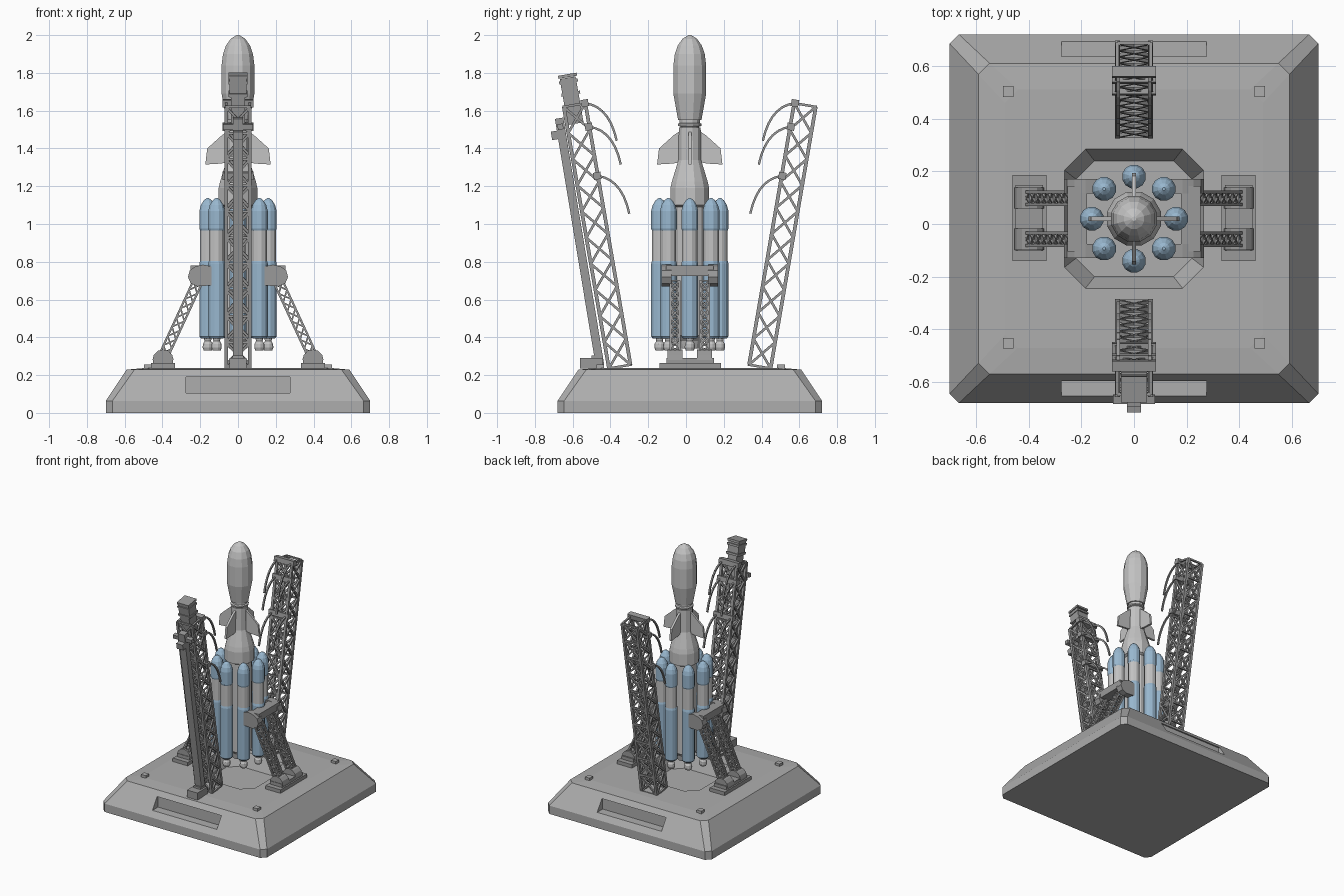
import bpy, bmesh, math
from mathutils import Vector, Matrix

if "Cube" in bpy.data.objects:
    bpy.data.objects.remove(bpy.data.objects["Cube"])

CY = 0.02  # the whole pad is centred slightly behind the origin


def material(name, c):
    m = bpy.data.materials.new(name)
    m.diffuse_color = (*c, 1)
    m.use_nodes = True
    m.node_tree.nodes["Principled BSDF"].inputs["Base Color"].default_value = m.diffuse_color
    return m


PALE = material("pale grey", (0.55, 0.55, 0.55))
PAD = material("pad grey", (0.42, 0.42, 0.42))
STEEL = material("steel grey", (0.32, 0.32, 0.32))
BLUE = material("light blue", (0.32, 0.48, 0.63))


def finish(name, bm, *mats):
    bmesh.ops.recalc_face_normals(bm, faces=bm.faces)
    me = bpy.data.meshes.new(name)
    bm.to_mesh(me)
    bm.free()
    for m in mats:
        me.materials.append(m)
    ob = bpy.data.objects.new(name, me)
    bpy.context.collection.objects.link(ob)
    return ob


def box(bm, c, size, rot=0):
    m = Matrix.Translation(c) @ Matrix.Rotation(rot, 4, 'X') @ Matrix.Diagonal((*size, 1))
    bmesh.ops.create_cube(bm, size=1, matrix=m)


def beam(bm, p, q, wx, wt):
    """Square bar from p to q."""
    p, q = Vector(p), Vector(q)
    d = (q - p).normalized()
    ref = Vector((1, 0, 0)) if abs(d.x) < 0.9 else Vector((0, 1, 0))
    t = d.cross(ref).normalized()
    u = t.cross(d)
    m = Matrix((u, t, d)).transposed().to_4x4()
    m = Matrix.Translation((p + q) / 2) @ m @ Matrix.Diagonal((wx, wt, (q - p).length, 1))
    bmesh.ops.create_cube(bm, size=1, matrix=m)


def loft(bm, rings):
    """Skin closed rings of points and cap both ends."""
    vs = [[bm.verts.new(p) for p in r] for r in rings]
    n = len(vs[0])
    for a, b in zip(vs, vs[1:]):
        for i in range(n):
            bm.faces.new((a[i], a[(i + 1) % n], b[(i + 1) % n], b[i]))
    bm.faces.new(vs[0])
    bm.faces.new(vs[-1])


def lathe(bm, profile, cx=0, cy=CY, sides=12):
    loft(bm, [[(cx + r * math.cos(2 * math.pi * (i + .5) / sides),
                cy + r * math.sin(2 * math.pi * (i + .5) / sides), z)
               for i in range(sides)] for r, z in profile])


def octagon(h, c, z):
    pts = [(h, h - c), (h - c, h), (c - h, h), (-h, h - c),
           (-h, c - h), (c - h, -h), (h - c, -h), (h, c - h)]
    return [(x, y + CY, z) for x, y in pts]


def truss(bm, a, b, wx, wt, n, chord, brace):
    """Four-chord lattice from a to b, one side of the section along x."""
    a, b = Vector(a), Vector(b)
    d = (b - a).normalized()
    side = Vector((0, 1, 0)) if abs(d.x) > 0.2 else Vector((1, 0, 0))
    t = d.cross(side).normalized()
    off = [side * (i * (wx - chord) / 2) + t * (j * (wt - chord) / 2)
           for i, j in ((-1, -1), (1, -1), (1, 1), (-1, 1))]
    for o in off:
        beam(bm, a + o, b + o, chord, chord)
    for k in range(n + 1):
        p = a.lerp(b, k / n)
        for f in range(4):
            o1, o2 = off[f], off[(f + 1) % 4]
            if f % 2 == 0 or k in (0, n):
                beam(bm, p + o1, p + o2, brace, brace)
            if k < n:
                q = a.lerp(b, (k + 1) / n)
                beam(bm, p + o1, q + o2, brace, brace)
                beam(bm, p + o2, q + o1, brace, brace)


# Launch pad with flame pit and two side slots
bm = bmesh.new()
loft(bm, [octagon(*r) for r in ((.70, .035, 0), (.70, .035, .064), (.59, .042, .229), (.49, .05, .238))])
pad = finish("launch_pad", bm, PAD)
bm = bmesh.new()
loft(bm, [octagon(.22, .07, .14), octagon(.2655, .08, .241)])
for s in (-1, 1):
    box(bm, (0, CY + s * .67, .148), (.55, .13, .085))
cutter = finish("pad_cutter", bm, PAD)
cutter.hide_render = True
mod = pad.modifiers.new("cut", 'BOOLEAN')
mod.operation, mod.object, mod.solver = 'DIFFERENCE', cutter, 'EXACT'
dg = bpy.context.evaluated_depsgraph_get()
pad.data = bpy.data.meshes.new_from_object(pad.evaluated_get(dg))
pad.modifiers.clear()
bpy.data.objects.remove(cutter)

# Corner blocks on the pad
bm = bmesh.new()
for sx in (-1, 1):
    for sy in (-1, 1):
        box(bm, (sx * .478, CY + .005 + sy * .478, .243), (.04, .04, .026))
finish("corner_blocks", bm, PAD)

# Rocket core: lower stage, flared upper stage, fairing
bm = bmesh.new()
lathe(bm, [(.05, .34), (.06, .38), (.088, .41), (.088, 1.09), (.106, 1.10), (.106, 1.19),
           (.098, 1.225), (.062, 1.34), (.06, 1.51)])
lathe(bm, [(.05, 1.50), (.05, 1.515), (.065, 1.52), (.065, 1.53), (.055, 1.535), (.055, 1.55),
           (.064, 1.55), (.09, 1.69), (.09, 1.84), (.082, 1.90), (.066, 1.945), (.04, 1.98), (.008, 2.0)])
finish("rocket_core", bm, PALE)

# Four fins on the upper stage
bm = bmesh.new()
fin = [(.04, 1.50), (.085, 1.47), (.163, 1.40), (.173, 1.315), (.09, 1.32), (.04, 1.33)]
for k in range(4):
    c, s = round(math.cos(k * math.pi / 2)), round(math.sin(k * math.pi / 2))
    loft(bm, [[(r * c - w * s, CY + r * s + w * c, z) for r, z in fin] for w in (-.008, .008)])
finish("fins", bm, PALE)

# Eight boosters, coloured by height, with nozzles
for k in range(8):
    a = k * math.pi / 4
    bx, by = .16 * math.cos(a), CY + .16 * math.sin(a)
    bm = bmesh.new()
    lathe(bm, [(.038, .395), (.046, .405), (.046, .79), (.042, .805), (.042, .965), (.046, .975),
               (.046, 1.07), (.038, 1.10), (.022, 1.125), (.006, 1.137)], bx, by)
    lathe(bm, [(.022, .33), (.028, .345), (.027, .365), (.018, .38), (.022, .40)], bx, by)
    for f in bm.faces:
        z = f.calc_center_median().z
        f.material_index = 0 if .40 <= z < .80 or z > .967 else 1
    finish(f"booster_{k + 1}", bm, BLUE, PALE)

# Hold-down legs: foot, pair of lattice struts, clamp head
for s, side in ((-1, "left"), (1, "right")):
    bm = bmesh.new()
    box(bm, (s * .397, CY + .003, .25), (.128, .325, .03))
    box(bm, (s * .397, CY + .003, .275), (.105, .25, .03))
    for o in (-.078, .078):
        arc = [(.056 * math.cos(i * math.pi / 6), .28 + .056 * math.sin(i * math.pi / 6)) for i in range(7)]
        loft(bm, [[(s * .397 + x, CY + o + w, z) for x, z in arc] for w in (-.04, .04)])
    finish(f"{side}_foot", bm, STEEL)
    bm = bmesh.new()
    for o in (-.078, .078):
        truss(bm, (s * .395, CY + o, .30), (s * .215, CY + o, .69), .058, .058, 8, .011, .008)
    finish(f"{side}_struts", bm, STEEL)
    bm = bmesh.new()
    head = [(.14, .675), (.14, .775), (.185, .785), (.225, .775), (.255, .755), (.265, .72), (.25, .685), (.215, .67)]
    for o in (-.123, .123):
        loft(bm, [[(s * x, CY + o + w, z) for x, z in head] for w in (-.027, .027)])
    box(bm, (s * .215, CY, .752), (.075, .25, .055))
    finish(f"{side}_clamp", bm, STEEL)

# Two leaning service towers with cable arms
TILT = math.atan2(.24, 1.39)


def axis(z):
    return .37 + .24 * (z - .24) / 1.39


for s, side in ((-1, "front"), (1, "back")):
    bm = bmesh.new()
    truss(bm, (0, CY + s * axis(.245), .245), (0, CY + s * axis(1.63), 1.63), .145, .135, 10, .019, .013)
    finish(f"{side}_tower", bm, STEEL)
    bm = bmesh.new()
    for z in (1.64, 1.515, 1.255):
        y = axis(z) - .055
        box(bm, (0, CY + s * y, z), (.166, .04, .038), -s * TILT)
        for x in (-.06, .06):
            p0, p1, p2 = Vector((y, z)), Vector((y - .13, z - .015)), Vector((y - .17, z - .20))
            pts = []
            for i in range(8):
                t = i / 7
                p = p0 * (1 - t) ** 2 + p1 * 2 * t * (1 - t) + p2 * t * t
                pts.append((x, CY + s * p.x, p.y))
            for p, q in zip(pts, pts[1:]):
                beam(bm, p, q, .012, .012)
    finish(f"{side}_cable_arms", bm, STEEL)

# Front tower extras: lift rail, base box, side unit and top cabin
bm = bmesh.new()
beam(bm, (0, -.455, .25), (0, -.672, 1.56), .055, .045)
box(bm, (0, -.50, .262), (.09, .12, .055))
box(bm, (0, -.47, .28), (.06, .06, .05))
box(bm, (0, -.69, 1.47), (.055, .045, .045), TILT)
box(bm, (0, -.665, 1.515), (.16, .03, .03), TILT)
finish("lift_rail", bm, STEEL)
bm = bmesh.new()
box(bm, (0, -.598, 1.61), (.075, .085, .16), TILT)
box(bm, (0, -.618, 1.725), (.09, .085, .10), TILT)
for y, z in ((-.610, 1.69), (-.622, 1.755), (-.627, 1.785)):
    box(bm, (0, y, z), (.10, .10, .016), TILT)
finish("tower_cabin", bm, STEEL)
